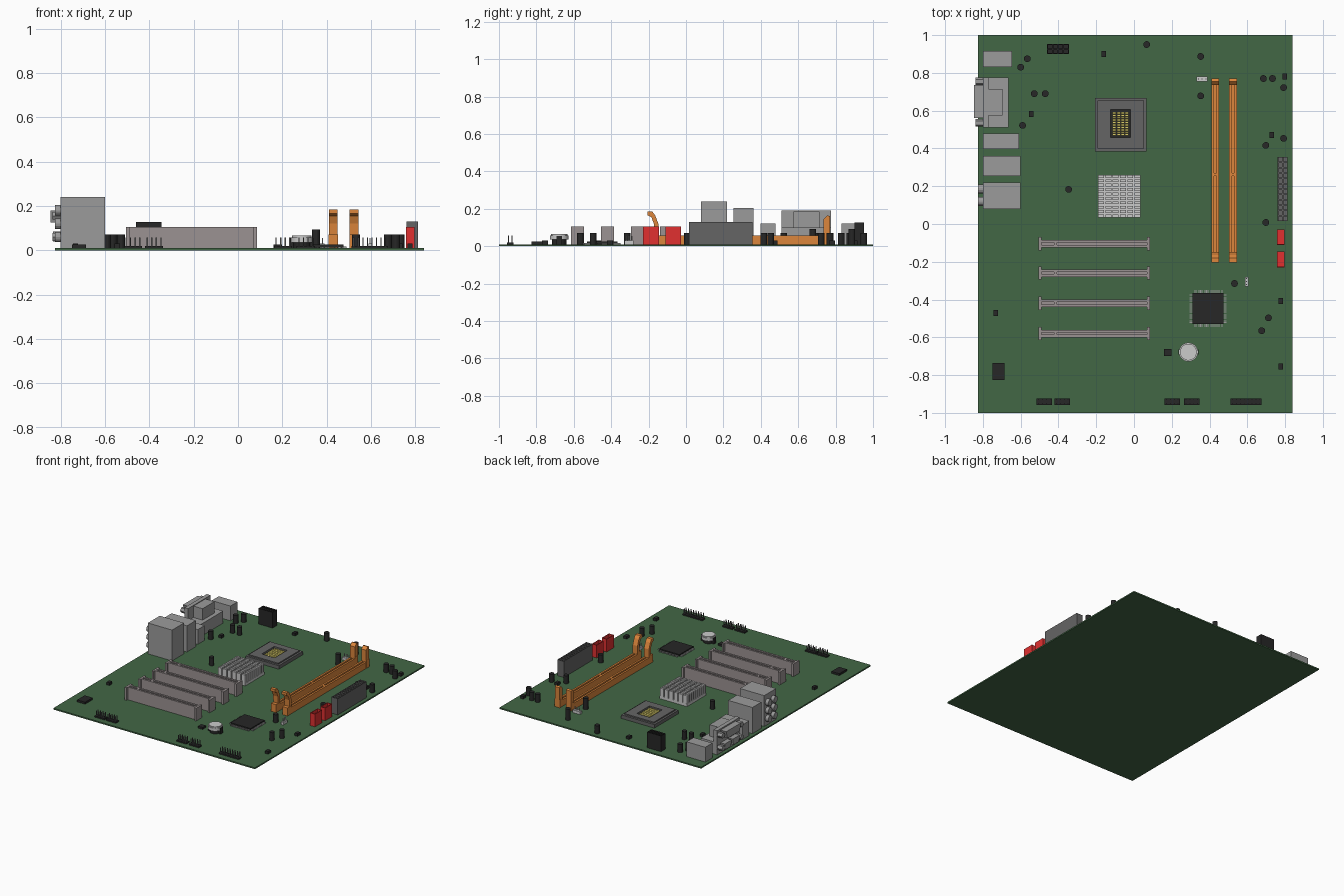
import bpy, bmesh, math

B = 0.01  # top of the board
MATS = {}
COL = {"green": (0.055, 0.135, 0.06), "orange": (0.72, 0.24, 0.045), "red": (0.75, 0.03, 0.03),
       "black": (0.02, 0.02, 0.02), "metal": (0.33, 0.33, 0.33), "dark": (0.13, 0.13, 0.13),
       "slot": (0.33, 0.29, 0.29), "yellow": (0.75, 0.65, 0.15), "light": (0.65, 0.65, 0.65)}


def prism(pts, a, b, axis="z"):
    """Closed profile extruded from a to b along an axis."""
    return (pts, a, b, axis)


def box(x0, x1, y0, y1, z0, z1):
    return prism([(x0, y0), (x1, y0), (x1, y1), (x0, y1)], z0, z1)


def cyl(u, v, r, a, b, axis="z", n=14):
    return prism([(u + r * math.cos(2 * math.pi * i / n), v + r * math.sin(2 * math.pi * i / n))
                  for i in range(n)], a, b, axis)


def part(name, solids, color):
    bm = bmesh.new()
    for pts, a, b, axis in solids:
        def put(p, h):
            return bm.verts.new((p[0], p[1], h) if axis == "z" else (h, p[0], p[1]))
        lo, hi = [put(p, a) for p in pts], [put(p, b) for p in pts]
        bm.faces.new(lo[::-1])
        bm.faces.new(hi)
        for i in range(len(pts)):
            j = (i + 1) % len(pts)
            bm.faces.new((lo[i], lo[j], hi[j], hi[i]))
    bmesh.ops.recalc_face_normals(bm, faces=bm.faces)
    me = bpy.data.meshes.new(name)
    bm.to_mesh(me)
    bm.free()
    ob = bpy.data.objects.new(name, me)
    bpy.context.collection.objects.link(ob)
    if color not in MATS:
        MATS[color] = bpy.data.materials.new(color)
        MATS[color].diffuse_color = (*COL[color], 1)
    me.materials.append(MATS[color])
    return ob


def frame(x0, x1, y0, y1, z0, z1, t):
    """Rectangular ring with wall thickness t."""
    return [box(x0, x1, y0, y0 + t, z0, z1), box(x0, x1, y1 - t, y1, z0, z1),
            box(x0, x0 + t, y0 + t, y1 - t, z0, z1), box(x1 - t, x1, y0 + t, y1 - t, z0, z1)]


# board
part("circuit_board", [box(-0.825, 0.84, -1, 1, 0, B)], "green")

# rear port blocks
part("mouse_keyboard_port", [box(-0.80, -0.645, 0.832, 0.915, B, 0.12)], "metal")
part("usb_port_block", [box(-0.80, -0.61, 0.397, 0.478, B, 0.12)], "metal")
part("network_port_block", [box(-0.80, -0.60, 0.255, 0.36, B, 0.205)], "metal")
part("audio_block", [box(-0.80, -0.60, 0.08, 0.22, B, 0.24)], "metal")
part("audio_jacks", [cyl(y, z, 0.024, -0.825, -0.79, "x")
                     for y in (0.12, 0.185) for z in (0.06, 0.12, 0.18)], "metal")

# tall D-shaped port stack
part("display_port_body", [box(-0.80, -0.665, 0.51, 0.775, B, 0.10),
                           box(-0.80, -0.77, 0.51, 0.775, 0.10, 0.19),
                           box(-0.77, -0.695, 0.575, 0.715, 0.10, 0.185)], "metal")
shell = [(0.56, 0.18), (0.735, 0.18), (0.72, 0.125), (0.575, 0.125)]
part("display_port_shell", [prism(shell, -0.847, -0.80, "x")], "metal")
part("port_screws", [cyl(y, z, 0.02, -0.838, -0.79, "x", 6)
                     for y in (0.535, 0.755) for z in (0.06, 0.155)], "metal")
part("lower_port_shells", [prism([(c - 0.04, 0.085), (c + 0.04, 0.085), (c + 0.033, 0.04),
                                  (c - 0.033, 0.04)], -0.835, -0.80, "x") for c in (0.60, 0.695)], "metal")

# processor socket: stepped plate around a pin window
S = (-0.207, 0.067, 0.385, 0.668)
W = (-0.125, -0.018, 0.458, 0.605)
ring = []
for (x0, x1, y0, y1), top in ((S, 0.036), ((-0.192, 0.052, 0.4, 0.653), 0.045)):
    z0 = B if top < 0.04 else 0.036
    ring += [box(x0, x1, y0, W[2], z0, top), box(x0, x1, W[3], y1, z0, top),
             box(x0, W[0], W[2], W[3], z0, top), box(W[1], x1, W[2], W[3], z0, top)]
part("processor_socket", ring, "dark")
part("socket_floor", [box(*W, B, 0.022)], "black")
part("socket_pins", [box(-0.113 + i * 0.022, -0.094 + i * 0.022, 0.468 + j * 0.0128,
                         0.478 + j * 0.0128, 0.022, 0.04)
                     for i in range(4) for j in range(10)], "yellow")

# pin-fin heat sink
fins = [box(-0.19, 0.035, 0.035, 0.26, B, 0.03)]
for i in range(6):
    for j in range(10):
        x, y = -0.19 + i * 0.0387, 0.035 + j * 0.0233
        fins.append(box(x, x + 0.031, y, y + 0.015, 0.03, 0.09))
part("heat_sink", fins, "light")

# expansion slots: channel walls, floor, key and wider end caps
for k, y in enumerate((-0.105, -0.26, -0.42, -0.58)):
    s = [box(-0.495, 0.075, y - 0.02, y - 0.006, B, 0.105),
         box(-0.495, 0.075, y + 0.006, y + 0.02, B, 0.105),
         box(-0.495, 0.075, y - 0.006, y + 0.006, B, 0.06),
         box(-0.423, -0.408, y - 0.006, y + 0.006, 0.06, 0.105)]
    for x in (-0.505, 0.07):
        s += [box(x, x + 0.015, y - 0.035, y + 0.035, B, 0.105)]
    part(f"expansion_slot_{k + 1}", s, "slot")

# memory slots with latches at both ends
front_latch = [(-0.165, B), (-0.148, B), (-0.148, 0.12), (-0.165, 0.165), (-0.18, 0.185),
               (-0.205, 0.185), (-0.205, 0.165), (-0.185, 0.155), (-0.172, 0.12)]
back_latch = [(0.735, B), (0.77, B), (0.77, 0.16), (0.755, 0.165), (0.735, 0.145)]
for k, x in enumerate((0.43, 0.524)):
    s = []
    for a, b in ((-0.02, -0.006), (0.006, 0.02)):
        s.append(box(x + a, x + b, -0.15, 0.738, B, 0.058))
    s += [box(x - 0.006, x + 0.006, -0.15, 0.738, B, 0.035),
          box(x - 0.006, x + 0.006, 0.255, 0.27, 0.035, 0.058)]
    for y in (-0.195, 0.735):
        s.append(box(x - 0.021, x + 0.021, y, y + 0.035, B, 0.07))
    part(f"memory_slot_{k + 1}", s, "orange")
    part(f"memory_latches_{k + 1}", [prism(front_latch, x - 0.02, x + 0.02, "x"),
                                     prism(back_latch, x - 0.02, x + 0.02, "x")], "orange")

# power connectors with cell grids
def socket(name, x0, x1, y0, y1, h, nx, ny, color):
    t, dx, dy = 0.004, (x1 - x0) / nx, (y1 - y0) / ny
    s = [box(x0, x1, y0, y1, B, h - 0.025)]
    for i in range(nx):
        for j in range(ny):
            s += frame(x0 + i * dx, x0 + (i + 1) * dx, y0 + j * dy, y0 + (j + 1) * dy, h - 0.025, h, t)
    part(name, s, color)


socket("main_power_connector", 0.76, 0.813, 0.015, 0.355, 0.13, 2, 12, "dark")
socket("auxiliary_power_connector", -0.46, -0.345, 0.90, 0.952, 0.127, 4, 2, "black")
for k, (y0, y1) in enumerate(((-0.11, -0.028), (-0.23, -0.145))):
    socket(f"drive_connector_{k + 1}", 0.757, 0.797, y0, y1, 0.105, 1, 1, "red")

# controller chip with leads on four sides
part("controller_chip", [box(0.31, 0.475, -0.53, -0.365, 0.013, 0.026)], "black")
leads = []
for i in range(24):
    t = -0.074 + i * 0.0064
    for s in (-1, 1):
        a, b = sorted((s * 0.08, s * 0.098))
        leads += [box(0.3925 + t, 0.3955 + t, -0.4475 + a, -0.4475 + b, B, 0.017),
                  box(0.3925 + a, 0.3925 + b, -0.449 + t, -0.446 + t, B, 0.017)]
part("controller_leads", leads, "metal")

# coin battery in its holder
part("battery_holder", [cyl(0.288, -0.678, 0.038, B, 0.035, n=24),
                        box(0.235, 0.25, -0.692, -0.664, B, 0.055),
                        box(0.326, 0.341, -0.692, -0.664, B, 0.055)], "black")
part("coin_battery", [cyl(0.288, -0.678, 0.05, 0.035, 0.058, n=32),
                      cyl(0.288, -0.678, 0.044, 0.058, 0.066, n=32)], "light")

# capacitors
caps = [(-0.565, 0.875), (-0.60, 0.83), (0.067, 0.95), (-0.528, 0.69), (-0.47, 0.69), (-0.59, 0.522),
        (-0.346, 0.183), (0.685, 0.77), (0.733, 0.77), (0.792, 0.722), (0.792, 0.453),
        (0.698, 0.416), (0.698, 0.008), (0.532, -0.315), (0.712, -0.497), (0.676, -0.565)]
part("capacitors", [cyl(x, y, 0.018, B, 0.07) for x, y in caps], "black")
part("tall_capacitors", [cyl(0.353, y, 0.018, B, 0.093) for y in (0.887, 0.678)], "black")

# small surface chips
chips = [(-0.16, 0.90), (-0.545, 0.583), (0.798, 0.78), (0.73, 0.472), (-0.733, -0.47),
         (0.776, -0.407), (0.776, -0.755)]
part("small_chips", [box(x - 0.012, x + 0.012, y - 0.016, y + 0.016, B, 0.03) for x, y in chips], "black")
part("timer_chip", [box(0.16, 0.198, -0.70, -0.662, B, 0.025)], "black")
part("firmware_chip", [box(-0.75, -0.685, -0.825, -0.737, B, 0.025)], "black")

# pin headers along the front edge
bases, pins = [], []
for x0, n in ((-0.515, 4), (-0.42, 4), (0.162, 4), (0.265, 4), (0.512, 8)):
    bases.append(box(x0, x0 + n * 0.0205, -0.957, -0.923, B, 0.02))
    for i in range(n):
        x = x0 + (i + 0.5) * 0.0205
        for y in (-0.95, -0.93):
            pins.append(box(x - 0.0025, x + 0.0025, y - 0.0025, y + 0.0025, 0.02, 0.057))
part("header_bases", bases, "black")
part("header_pins", pins, "dark")

# fan headers
part("fan_headers", [box(0.33, 0.39, 0.755, 0.78, B, 0.03), box(0.588, 0.605, -0.33, -0.28, B, 0.03)]
     + [box(0.338 + i * 0.02, 0.343 + i * 0.02, 0.765, 0.77, 0.03, 0.055) for i in range(3)]
     + [box(0.594, 0.599, -0.322 + i * 0.015, -0.317 + i * 0.015, 0.03, 0.055) for i in range(3)], "light")
